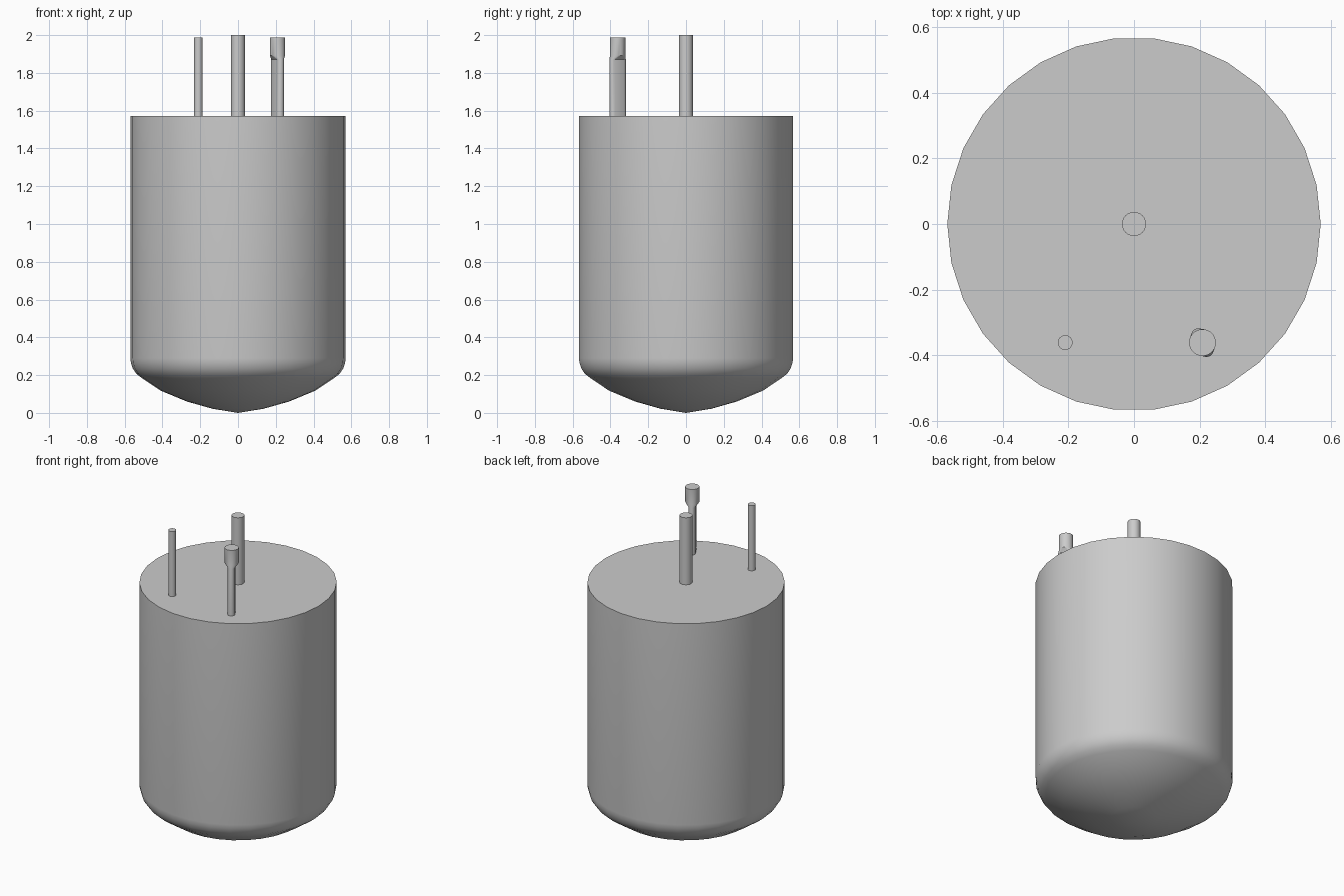
import bpy, bmesh
from math import cos, sin, pi, radians

if "Cube" in bpy.data.objects:
    bpy.data.objects.remove(bpy.data.objects["Cube"])


def loft(name, rings, tip=None, loc=(0, 0, 0), rot=0):
    """Skin a stack of equal-count rings, bottom to top, with closed ends."""
    bm = bmesh.new()
    loops = [[bm.verts.new(p) for p in ring] for ring in rings]
    n = len(loops[0])
    for a, b in zip(loops, loops[1:]):
        for i in range(n):
            j = (i + 1) % n
            bm.faces.new((a[i], a[j], b[j], b[i]))
    if tip is None:
        bm.faces.new(loops[0][::-1])
    else:
        t = bm.verts.new(tip)
        for i in range(n):
            bm.faces.new((t, loops[0][(i + 1) % n], loops[0][i]))
    bm.faces.new(loops[-1])
    bmesh.ops.recalc_face_normals(bm, faces=bm.faces)
    mesh = bpy.data.meshes.new(name)
    bm.to_mesh(mesh)
    bm.free()
    ob = bpy.data.objects.new(name, mesh)
    bpy.context.collection.objects.link(ob)
    ob.location = loc
    ob.rotation_euler.z = rot
    bpy.ops.object.select_all(action='DESELECT')
    ob.select_set(True)
    bpy.context.view_layer.objects.active = ob
    bpy.ops.object.shade_smooth_by_angle(angle=radians(30))
    return ob


def ring(r, z, n=24, stretch=0):
    """Circle, or a slot shape when its halves are pushed apart along x."""
    pts = []
    for i in range(n):
        a = 2 * pi * (i + 0.5 * bool(stretch)) / n
        pts.append((r * cos(a) + (stretch if cos(a) > 0 else -stretch), r * sin(a), z))
    return pts


TOP = 1.573

# Vessel: dished bottom, rounded knuckle, straight wall, flat lid
profile = [(0.135, 0.022), (0.27, 0.06), (0.41, 0.118), (0.51, 0.185),
           (0.538, 0.207), (0.557, 0.235), (0.567, 0.265), (0.57, 0.29), (0.57, TOP)]
loft("tank_body", [ring(r, z, 30) for r, z in profile], tip=(0, 0, 0))

# Straight round pipes
for name, x, y, r, top in [("center_pipe", 0, 0, 0.037, 2.0),
                           ("thin_pipe", -0.21, -0.362, 0.0225, 1.988)]:
    loft(name, [ring(r, TOP - 0.01), ring(r, top)], loc=(x, y, 0))

# Flattened pipe widening into a round collar
loft("flat_pipe_with_collar",
     [ring(0.021, TOP - 0.01, stretch=0.026), ring(0.021, 1.872, stretch=0.026),
      ring(0.041, 1.893, stretch=1e-6), ring(0.041, 1.988, stretch=1e-6)],
     loc=(0.209, -0.362, 0), rot=radians(-60))
